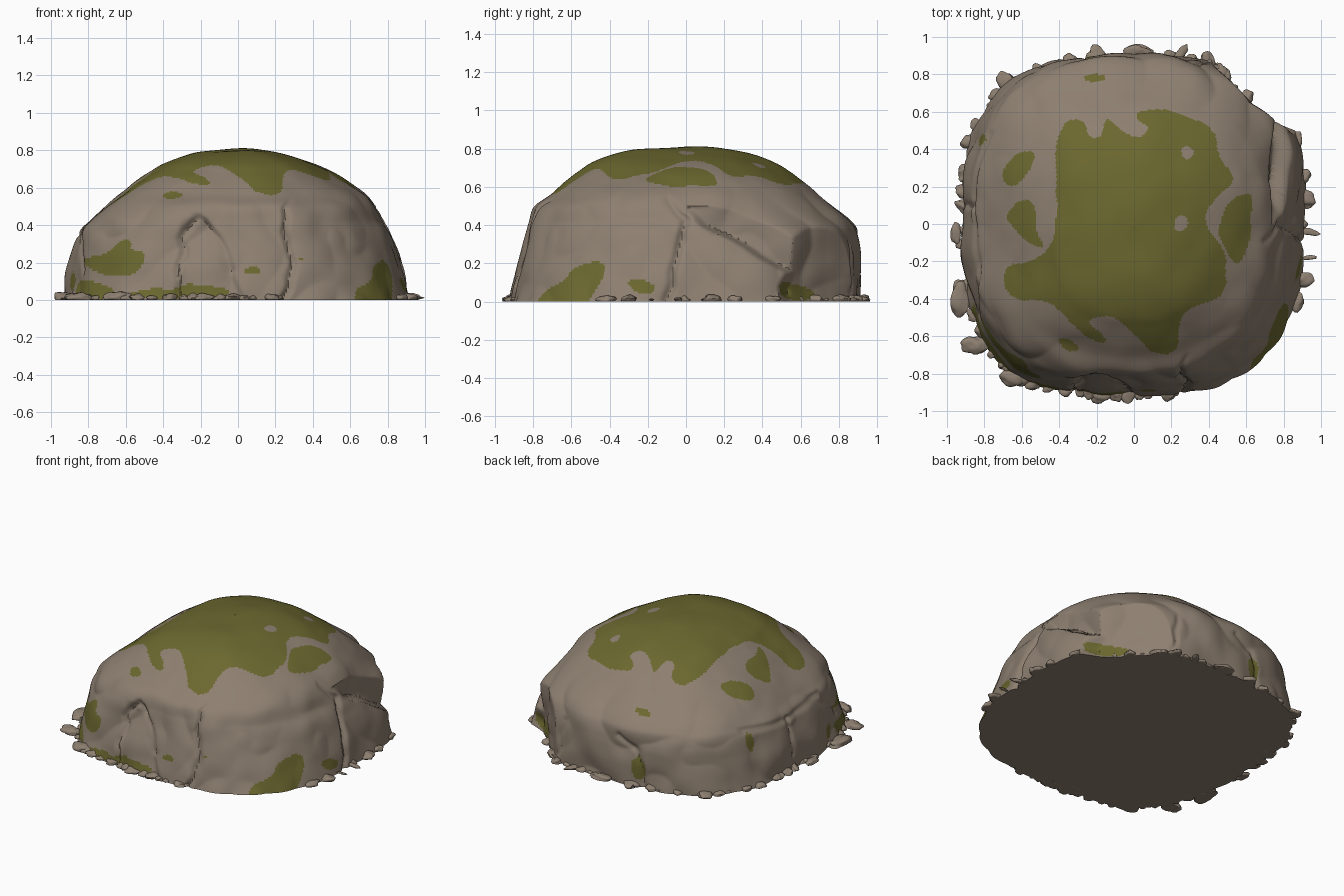
import bpy, bmesh, math, random
from mathutils import Vector, noise

random.seed(4)
if "Cube" in bpy.data.objects:
    bpy.data.objects.remove(bpy.data.objects["Cube"])


def material(name, rgb):
    m = bpy.data.materials.new(name)
    m.use_nodes = True
    m.diffuse_color = (*rgb, 1)
    m.node_tree.nodes["Principled BSDF"].inputs["Base Color"].default_value = (*rgb, 1)
    return m


def clamp(t):
    return max(0, min(1, t))


stone = material("stone brown", (0.27, 0.215, 0.165))
moss = material("moss green", (0.148, 0.138, 0.029))

# Height, then reach to -x, +x, -y and +y
LEVELS = [
    (0, .92, .92, .93, .90), (.2, .89, .87, .88, .90), (.35, .86, .82, .84, .89),
    (.42, .80, .78, .82, .85), (.5, .71, .74, .79, .76), (.56, .64, .69, .71, .69),
    (.62, .56, .6, .64, .62), (.68, .47, .5, .56, .54), (.73, .39, .4, .48, .45),
    (.78, .25, .25, .33, .31), (.80, .13, .13, .2, .18), (.81, .01, .01, .01, .01)]
SEGMENTS, CELL = 480, .0115

# Cracks as paths of (across, height) on each side
CRACKS = {
    "front": [[(.24, 0), (.29, .2), (.25, .36), (.27, .52)],
              [(-.32, 0), (-.31, .32), (-.22, .44), (-.14, .38), (-.03, .16)]],
    "right": [[(-.1, 0), (-.06, .2), (0, .43), (-.1, .54)]],
    "back": [[(-.3, 0), (-.25, .25), (-.1, .33)], [(.4, .05), (.35, .3)]],
    "left": [[(-.5, .15), (-.3, .37), (.1, .34), (.5, .38)], [(.1, .1), (.1, .34)]]}


def side_of(p):
    if abs(p.x) > abs(p.y):
        return ("right" if p.x > 0 else "left"), p.y
    return ("back" if p.y > 0 else "front"), p.x


def path_distance(q, path):
    best = 9.0
    for a, b in zip(path, path[1:]):
        a, b = Vector(a), Vector(b)
        t = clamp((q - a).dot(b - a) / (b - a).length_squared)
        best = min(best, (q - a - (b - a) * t).length)
    return best


def outline(level, angle):
    """Rounded-square outline of one level, softer at the two right corners."""
    z, left, right, front, back = level
    c, s = math.cos(angle), math.sin(angle)
    n = 3 - .6 * z
    if c > 0:
        n = 3.2 - 1.6 * z if s > 0 else 2.55 - .6 * z
    n = max(n, 2.3)
    a, b = (right if c > 0 else left), (back if s > 0 else front)
    r = (abs(c / a) ** n + abs(s / b) ** n) ** (-1 / n)
    return Vector((r * c, r * s, z))


def weather(p):
    """Break the surface into slabs, facets and cracks."""
    z = p.z
    # Wall set back behind the end of the right slab
    edge = (.5 if z < .15 else .5 - (z - .15) * 1.6) + .05 * noise.noise(Vector((3, 1, z * 9)))
    if p.x > 0 and p.y > edge and z < .5:
        p.x -= max(0, p.x - min(.735, 1.28 - p.y)) * clamp((p.y - edge) / .05)
    out = Vector((p.x, p.y, 0))
    if out.length < .02:
        return p
    out.normalize()
    wall = clamp((.62 - z) / .2)
    q = p.copy()
    d = .014 * noise.noise(q * 3) + .006 * noise.noise(q * 8)
    if wall > 0:
        d += wall * .022 * (abs(noise.noise(q * 3.3 + Vector((5, 1, 2)))) * 2 - .5)
        side, u = side_of(p)
        spot = Vector((u + .025 * noise.noise(q * 9), z))
        depth = .024 if side in ("front", "right") else .014
        for path in CRACKS[side]:
            d -= depth * math.exp(-(path_distance(spot, path) / .018) ** 2) * wall
        # Hollow under the arch on the front
        if side == "front":
            d -= .02 * clamp((.44 - 2 * max(0, u + .17) - z) / .06) * clamp((u + .31) / .03)
    p += out * d
    p.z += (1 - wall) * .012 * noise.noise(q * 4)
    return p


def rounded(shape, grow=1.0):
    """Cut the corners of an outline after growing it about its middle."""
    points = [Vector(p) for p in shape]
    middle = sum(points, Vector((0, 0))) / len(points)
    points = [middle + (p - middle) * grow for p in points]
    for _ in range(2):
        points = [a.lerp(b, t) for a, b in zip(points, points[1:] + points[:1]) for t in (.25, .75)]
    return points


# Moss outlines seen from above, as (x, y)
CAP_MOSS = rounded([
    (-.43, .4), (-.38, .55), (-.27, .57), (-.24, .46), (-.18, .47), (-.14, .58), (-.07, .5),
    (.02, .45), (.09, .52), (.01, .55), (.02, .62), (.25, .6), (.44, .5), (.46, .35),
    (.55, .23), (.4, .11), (.38, -.02), (.5, -.16), (.49, -.39), (.38, -.42), (.23, -.48),
    (.24, -.71), (.08, -.69), (-.05, -.52), (-.18, -.48), (-.26, -.53), (-.11, -.65),
    (-.26, -.62), (-.45, -.39), (-.68, -.41), (-.7, -.22), (-.56, -.21), (-.43, -.13),
    (-.41, .16)])
TOP_MOSS = [CAP_MOSS] + [rounded(s, 1.15) for s in [
    [(.57, .15), (.63, .13), (.61, -.08), (.56, -.22), (.49, -.12), (.45, -.02), (.5, .08)],
    [(-.7, .25), (-.65, .2), (-.58, .25), (-.53, .37), (-.6, .39), (-.67, .33)],
    [(-.68, .02), (-.63, .1), (-.53, .12), (-.52, -.05), (-.48, -.13), (-.6, -.06)],
    [(-.4, -.62), (-.36, -.62), (-.29, -.66), (-.31, -.68), (-.38, -.67)]]]
BARE = [((.29, .38), .036), ((.25, 0), .042)]
# Moss outlines low on the front, as (x, z), and on the right, as (y, z)
FRONT_MOSS = [rounded(s, 1.1) for s in [
    [(-.82, .2), (-.79, .23), (-.7, .24), (-.63, .31), (-.58, .32), (-.58, .26), (-.51, .26),
     (-.52, .18), (-.6, .13), (-.72, .14)],
    [(-.87, -.05), (-.85, .11), (-.76, .09), (-.67, .06), (-.64, -.05)],
    [(-.62, .02), (-.45, .065), (-.33, .05), (-.3, .09), (-.05, .055), (-.1, .015), (-.35, .01)],
    [(.03, .16), (.08, .18), (.12, .16), (.1, .14), (.04, .14)],
    [(.32, .21), (.34, .235), (.35, .21)]]]
RIGHT_MOSS = [rounded(s, 1.05) for s in [
    [(-.78, -.05), (-.75, .05), (-.64, .1), (-.58, .18), (-.46, .21), (-.42, .17), (-.46, .09),
     (-.5, .03), (-.53, -.05)],
    [(-.31, .1), (-.27, .125), (-.17, .095), (-.16, .05), (-.25, .04)],
    [(.49, .1), (.54, .1), (.67, .06), (.67, .01), (.5, .01)]]]
# Small patches elsewhere, as centre and radii
PATCHES = [((-.21, .78, .48), (.055, .022, .1)), ((-.25, .87, .13), (.05, .2, .08)),
           ((-.82, .45, .3), (.1, .03, .06)), ((-.9, -.33, .1), (.1, .04, .05))]


def inside(x, y, polygon):
    hit = False
    for (ax, ay), (bx, by) in zip(polygon, polygon[1:] + polygon[:1]):
        if (ay > y) != (by > y) and x < ax + (y - ay) * (bx - ax) / (by - ay):
            hit = not hit
    return hit


def is_mossy(c):
    if c.z > .45:
        w = c + .015 * noise.noise_vector(c * 9)
        if any((w.xy - Vector(h)).length < r for h, r in BARE):
            return False
        if any(inside(w.x, w.y, shape) for shape in TOP_MOSS):
            return True
    elif c.y < -.3 and any(inside(c.x, c.z, shape) for shape in FRONT_MOSS):
        return True
    elif c.x > .4 and any(inside(c.y, c.z, shape) for shape in RIGHT_MOSS):
        return True
    return any(sum(((c[i] - m[i]) / r[i]) ** 2 for i in range(3)) < 1 for m, r in PATCHES)


def finish(bm, name, angle):
    mesh = bpy.data.meshes.new(name)
    bmesh.ops.recalc_face_normals(bm, faces=bm.faces)
    bm.to_mesh(mesh)
    bm.free()
    obj = bpy.data.objects.new(name, mesh)
    bpy.context.collection.objects.link(obj)
    mesh.materials.append(stone)
    mesh.materials.append(moss)
    bpy.ops.object.select_all(action="DESELECT")
    obj.select_set(True)
    bpy.context.view_layer.objects.active = obj
    bpy.ops.object.shade_smooth_by_angle(angle=math.radians(angle))


# Boulder: stacked rings along a smooth profile, capped at both ends
levels = []
for i in range(len(LEVELS) - 1):
    low, high = Vector(LEVELS[i]), Vector(LEVELS[i + 1])
    before, after = Vector(LEVELS[max(0, i - 1)]), Vector(LEVELS[min(i + 2, len(LEVELS) - 1)])
    steps = math.ceil(math.hypot(high[0] - low[0], high[3] - low[3]) / CELL)
    for t in (k / steps for k in range(steps)):
        levels.append(low + (high - before) * (t / 2)
                      + (before * 2 - low * 5 + high * 4 - after) * (t * t / 2)
                      + (low * 3 - before - high * 3 + after) * (t ** 3 / 2))
levels.append(LEVELS[-1])
bm = bmesh.new()
rings = [[bm.verts.new(weather(outline(lv, math.tau * i / SEGMENTS)))
          for i in range(SEGMENTS)] for lv in levels]
for low, high in zip(rings, rings[1:]):
    for i in range(SEGMENTS):
        j = (i + 1) % SEGMENTS
        face = bm.faces.new((low[i], low[j], high[j], high[i]))
        face.material_index = int(is_mossy(face.calc_center_median()))
bm.faces.new(rings[-1]).material_index = 1
bm.faces.new(rings[0][::-1])
finish(bm, "boulder", 40)

# Rubble: flattened chips around the foot, as (start, end, count) in degrees
bm = bmesh.new()


def chip(x, y, size, angle, stretch=1.0):
    made = bmesh.ops.create_icosphere(bm, subdivisions=3, radius=1)["verts"]
    seed = Vector((x, y, size)) * 40
    c, s = math.cos(angle), math.sin(angle)
    for v in made:
        p = v.co * (1 + .4 * noise.noise(v.co * 1.3 + seed))
        px, py = p.x * size * stretch, p.y * size * .8
        v.co = (x + px * c - py * s, y + px * s + py * c, max(0, .01 + p.z * size * .5))


for start, end, count in [(35, 60, 6), (60, 125, 15), (125, 205, 17), (205, 287, 18), (-28, 28, 6)]:
    for k in range(count):
        a = math.radians(start + (end - start) * (k + random.random()) / count)
        p = weather(outline(LEVELS[0], a)) * random.uniform(.965, 1.0)
        chip(p.x, p.y, random.uniform(.025, .055), a + random.uniform(-.9, .9), random.uniform(.8, 1.3))
# Larger chips and slivers that stand clear of the foot
for x, y, size, angle, stretch in [
        (-.93, -.4, .065, 1.6, 1.5), (-.85, -.65, .06, 0, 1.2), (-.64, -.82, .06, 0, 1.2),
        (-.18, -.92, .045, .1, 1.2), (.02, .92, .05, 0, 1.5), (.25, .91, .03, .9, 1.8),
        (-.68, .76, .055, 2.2, 1.1), (.93, -.04, .025, -.2, 2.4), (.94, -.18, .014, .1, 2.6),
        (-.95, -.05, .035, 1.6, 1.8), (.87, -.42, .045, 1.2, 1.2), (.84, .42, .05, 1.4, 1.2)]:
    chip(x, y, size, angle, stretch)
finish(bm, "base_rubble", 50)
